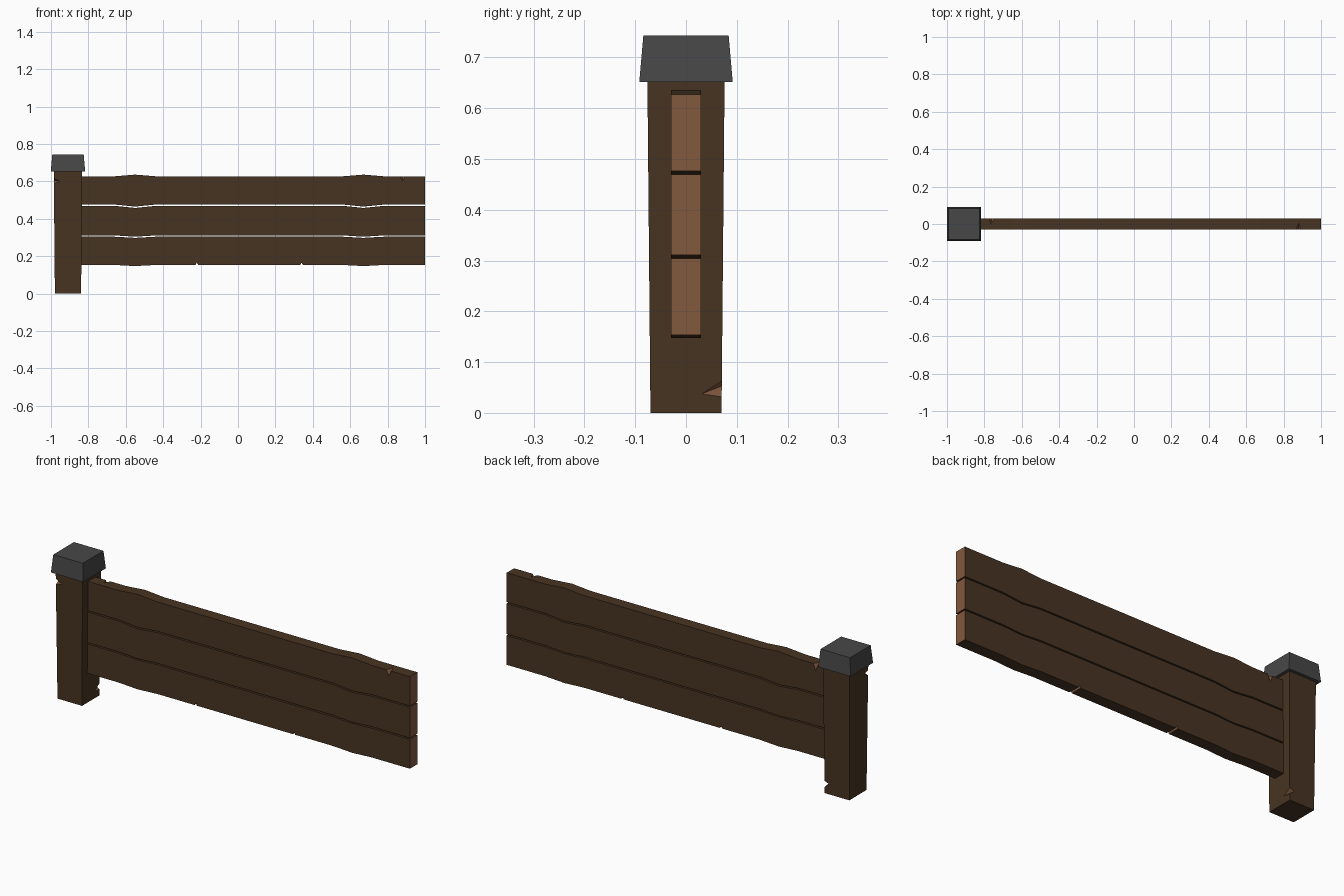
import bpy, bmesh
from mathutils import Vector

cube = bpy.data.objects.get("Cube")
if cube:
    bpy.data.objects.remove(cube, do_unlink=True)


def material(name, rgb):
    m = bpy.data.materials.new(name)
    m.use_nodes = True
    m.diffuse_color = (*rgb, 1)
    bsdf = next(n for n in m.node_tree.nodes if n.type == 'BSDF_PRINCIPLED')
    bsdf.inputs["Base Color"].default_value = (*rgb, 1)
    bsdf.inputs["Roughness"].default_value = 0.9
    return m


BARK = material("dark wood", (0.064, 0.034, 0.016))
CUT = material("cut wood", (0.225, 0.1, 0.048))
STONE = material("grey cap", (0.064, 0.064, 0.064))


def finish(name, bm, *mats):
    bmesh.ops.recalc_face_normals(bm, faces=bm.faces)
    mesh = bpy.data.meshes.new(name)
    bm.to_mesh(mesh)
    bm.free()
    for m in mats:
        mesh.materials.append(m)
    obj = bpy.data.objects.new(name, mesh)
    bpy.context.scene.collection.objects.link(obj)
    return obj


def tapered_block(name, x, z0, z1, half0, half1, mat):
    bm = bmesh.new()
    bmesh.ops.create_cube(bm, size=2)
    for v in bm.verts:
        h, z = (half1, z1) if v.co.z > 0 else (half0, z0)
        v.co = (x + v.co.x * h, v.co.y * h, z)
    return finish(name, bm, mat, CUT)


def carve(target, points):
    """Cut the convex hull of the points out of the target, showing cut wood."""
    bm = bmesh.new()
    for p in points:
        bm.verts.new(p)
    bmesh.ops.convex_hull(bm, input=bm.verts)
    cutter = finish("notch_cutter", bm, CUT)
    cutter.hide_render = True
    mod = target.modifiers.new("notch", 'BOOLEAN')
    mod.operation, mod.solver, mod.object = 'DIFFERENCE', 'EXACT', cutter
    mod.material_mode = 'TRANSFER'
    bpy.context.view_layer.objects.active = target
    bpy.ops.object.modifier_apply(modifier=mod.name)
    bpy.data.objects.remove(cutter, do_unlink=True)


def chip(target, corner, along, tip_a, tip_b):
    """Chip an edge: the groove runs between a tip on each adjoining face."""
    corner, along = Vector(corner), Vector(along)
    a, b = Vector(tip_a), Vector(tip_b)
    mid = (a + b) / 2
    carve(target, [mid + (p - mid) * 1.5
                   for p in (a, b, corner + along, corner - along)])


# Post and cap
POST_X = -0.909
post = tapered_block("post", POST_X, 0, 0.655, 0.07, 0.076, BARK)
tapered_block("post_cap", POST_X, 0.652, 0.743, 0.092, 0.084, STONE)
chip(post, (-0.984, -0.075, 0.603), (0, 0, 0.014),
     (-0.953, -0.075, 0.6), (-0.984, -0.045, 0.606))
chip(post, (-0.838, 0.0705, 0.047), (0, 0, 0.016),
     (-0.838, 0.03, 0.037), (-0.865, 0.0705, 0.053))

# Planks, with knots that bend their long edges
KNOTS = (-0.55, 0.67)
SHAPE = ((-0.11, 0), (-0.07, 0.35), (0, 1), (0.055, 0.5), (0.11, 0))
THICK = 0.03


def long_edge(z, bend):
    pts = [(-0.87, z)]
    pts += [(k + dx, z + bend * f) for k in KNOTS for dx, f in SHAPE]
    return pts + [(1.0, z)]


def plank(name, z0, bend0, z1, bend1):
    bm = bmesh.new()
    low, high = long_edge(z0, bend0), long_edge(z1, bend1)
    rows = []
    for (x, a), (_, b) in zip(low, high):
        rows.append([bm.verts.new((x, y, z)) for y, z in
                     ((-THICK, a), (THICK, a), (THICK, b), (-THICK, b))])
    for r, s in zip(rows, rows[1:]):
        for i in range(4):
            j = (i + 1) % 4
            bm.faces.new((r[i], r[j], s[j], s[i]))
    # sawn ends show the cut wood
    for end in (rows[0], rows[-1]):
        bm.faces.new(end).material_index = 1
    return finish(name, bm, BARK, CUT)


bottom = plank("bottom_plank", 0.153, -0.006, 0.304, -0.006)
plank("middle_plank", 0.311, -0.007, 0.469, -0.011)
top = plank("top_plank", 0.476, -0.011, 0.627, 0.009)

# Chips on the top plank
chip(top, (0.88, -THICK, 0.627), (0.014, 0, 0),
     (0.88, -THICK, 0.6), (0.88, 0.004, 0.627))
chip(top, (-0.76, THICK, 0.627), (0.014, 0, 0),
     (-0.76, THICK, 0.595), (-0.765, 0, 0.627))

# Nicks across the underside of the bottom plank
for x in (-0.22, 0.34):
    carve(bottom, [(x + dx, y, z) for y in (-0.05, 0.05)
                   for dx, z in ((-0.014, 0.14), (0.014, 0.14), (0, 0.166))])
